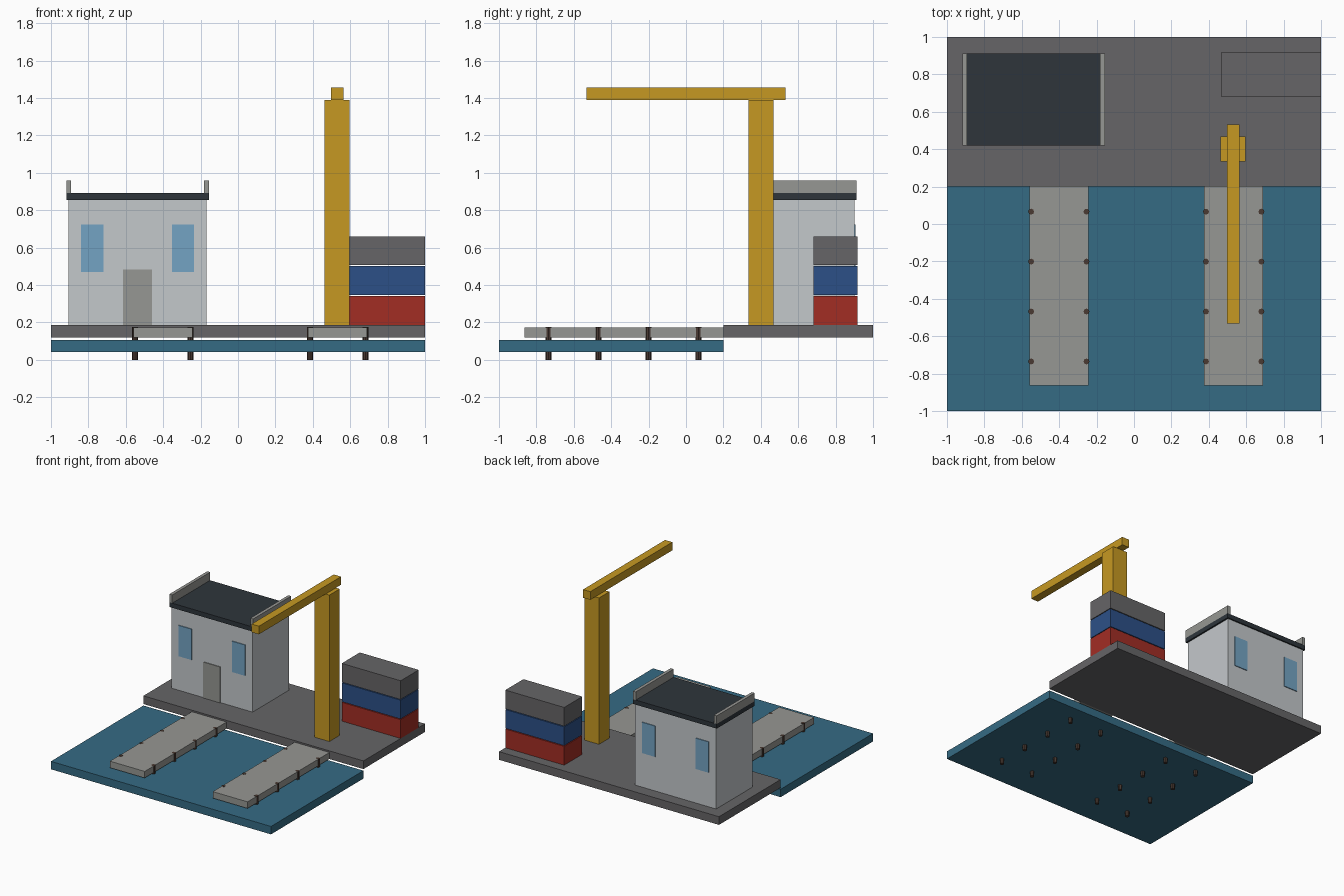
import bpy

cube = bpy.data.objects.get("Cube")
if cube:
    bpy.data.objects.remove(cube, do_unlink=True)


def material(name, r, g, b):
    """Flat material from 0-255 screen values, converted to linear."""
    lin = [((v / 255 + 0.055) / 1.055) ** 2.4 for v in (r, g, b)]
    mat = bpy.data.materials.new(name)
    mat.use_nodes = True
    mat.diffuse_color = (*lin, 1)
    bsdf = next(n for n in mat.node_tree.nodes if n.type == "BSDF_PRINCIPLED")
    bsdf.inputs["Base Color"].default_value = (*lin, 1)
    return mat


WATER = material("water_blue", 53, 107, 132)
ASPHALT = material("dark_grey", 102, 101, 103)
CONCRETE = material("concrete_grey", 150, 151, 147)
TIMBER = material("dark_timber", 74, 58, 50)
WALL = material("pale_wall", 196, 200, 203)
ROOF = material("slate_roof", 46, 53, 59)
GLASS = material("window_blue", 116, 164, 196)
YELLOW = material("crane_yellow", 198, 153, 34)
RED = material("container_red", 162, 45, 36)
BLUE = material("container_blue", 44, 80, 135)


def finish(name, mat):
    obj = bpy.context.object
    obj.name = name
    obj.data.name = name
    obj.data.materials.append(mat)
    return obj


def box(name, mat, xs, ys, zs):
    """Box spanning the given (min, max) ranges."""
    spans = (xs, ys, zs)
    bpy.ops.mesh.primitive_cube_add(size=1, location=[(a + b) / 2 for a, b in spans])
    obj = finish(name, mat)
    for v in obj.data.vertices:
        for axis, (a, b) in enumerate(spans):
            v.co[axis] *= b - a
    return obj


def around(centre, half):
    return (centre - half, centre + half)


# Water slab and quay
box("water", WATER, (-1, 1), (-1, 0.2), (0.042, 0.107))
box("quay", ASPHALT, (-1, 1), (0.2, 1), (0.12, 0.187))

# Two piers on round piles
for side, x in (("right", -0.402), ("left", 0.533)):
    box(f"{side}_pier", CONCRETE, around(x, 0.158), (-0.863, 0.2), (0.12, 0.174))
    for row in range(4):
        for edge in (-1, 1):
            y = -0.735 + row * 0.267
            bpy.ops.mesh.primitive_cylinder_add(
                vertices=8, radius=0.016, depth=0.175,
                location=(x + edge * 0.148, y, 0.0875))
            finish(f"{side}_pile", TIMBER)

# Warehouse with roof slab and end parapets
HX, HY = -0.537, 0.666
FRONT, BACK = HY - 0.235, HY + 0.235
box("house_walls", WALL, around(HX, 0.368), (FRONT, BACK), (0.187, 0.855))
box("house_roof", ROOF, around(HX, 0.381), around(HY, 0.246), (0.855, 0.893))
for edge in (-1, 1):
    box("parapet", CONCRETE, around(HX + edge * 0.368, 0.013),
        around(HY, 0.246), (0.893, 0.96))
    # Front and back windows
    for y in (FRONT, BACK):
        box("window", GLASS, around(HX + edge * 0.243, 0.06),
            around(y, 0.0065), (0.47, 0.723))
box("door", CONCRETE, around(HX, 0.078), around(FRONT, 0.0065), (0.187, 0.482))

# Crane
box("crane_mast", YELLOW, around(0.53, 0.067), around(0.401, 0.067), (0.187, 1.39))
box("crane_boom", YELLOW, around(0.53, 0.033), (-0.533, 0.533), (1.39, 1.457))

# Stack of containers
for level, (name, mat) in enumerate((("red", RED), ("blue", BLUE), ("grey", ASPHALT))):
    z = 0.187 + level * 0.16
    box(f"{name}_container", mat, (0.465, 1), (0.683, 0.917), (z, z + 0.154))
